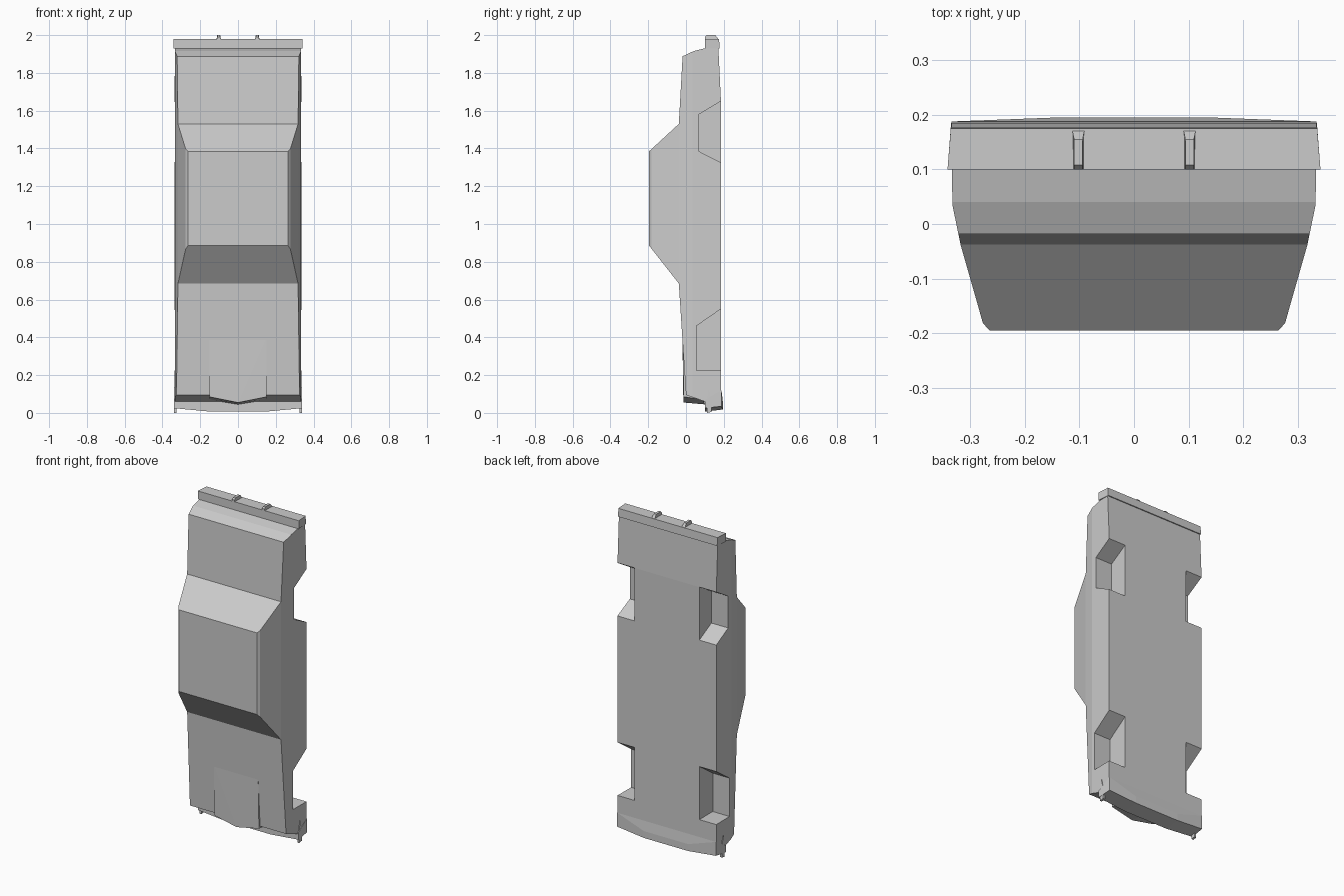
import bpy, bmesh
from mathutils import Vector

if "Cube" in bpy.data.objects:
    bpy.data.objects.remove(bpy.data.objects["Cube"])

grey = bpy.data.materials.new("body_grey")
grey.diffuse_color = (0.6, 0.6, 0.6, 1)
grey.use_nodes = True
grey.node_tree.nodes["Principled BSDF"].inputs["Base Color"].default_value = grey.diffuse_color


def finish(bm, name):
    bmesh.ops.recalc_face_normals(bm, faces=bm.faces[:])
    me = bpy.data.meshes.new(name)
    bm.to_mesh(me)
    bm.free()
    ob = bpy.data.objects.new(name, me)
    bpy.context.collection.objects.link(ob)
    me.materials.append(grey)
    return ob


def prism(profile, x0, x1):
    """Extrude a (y, z) profile from x0 to x1."""
    bm = bmesh.new()
    f = bm.faces.new([bm.verts.new((x0, y, z)) for y, z in profile])
    r = bmesh.ops.extrude_face_region(bm, geom=[f])
    vs = [v for v in r["geom"] if isinstance(v, bmesh.types.BMVert)]
    bmesh.ops.translate(bm, verts=vs, vec=(x1 - x0, 0, 0))
    bmesh.ops.recalc_face_normals(bm, faces=bm.faces[:])
    return bm


def hull(name, half):
    """Convex part mirrored across x = 0."""
    bm = bmesh.new()
    for x, y, z in half:
        for s in ((1, -1) if x else (1,)):
            bm.verts.new((s * x, y, z))
    r = bmesh.ops.convex_hull(bm, input=bm.verts[:])
    junk = [v for v in r["geom_interior"] if isinstance(v, bmesh.types.BMVert)]
    bmesh.ops.delete(bm, geom=junk, context='VERTS')
    bmesh.ops.dissolve_limit(bm, angle_limit=0.01, verts=bm.verts[:], edges=bm.edges[:])
    return finish(bm, name)


# Car body: side profile, narrowed toward the roof
PROFILE = [(0.185, 0.06), (0.185, 1.65), (0.17, 1.96), (0.10, 1.93), (0.04, 1.915),
           (-0.018, 1.888), (-0.038, 1.53), (-0.195, 1.385), (-0.195, 0.885),
           (-0.038, 0.685), (0.0, 0.095), (0.10, 0.06)]
WIDTH = [(-0.195, 0.265), (-0.182, 0.277), (-0.038, 0.318), (0.035, 0.333), (0.19, 0.335)]


def half_width(y):
    for (a, wa), (b, wb) in zip(WIDTH, WIDTH[1:]):
        if y <= b:
            return wa + (wb - wa) * max(0, (y - a) / (b - a))
    return WIDTH[-1][1]


bm = prism(PROFILE, -1, 1)
for y, _ in WIDTH[1:-1]:
    bmesh.ops.bisect_plane(bm, geom=bm.verts[:] + bm.edges[:] + bm.faces[:],
                           plane_co=(0, y, 0), plane_no=(0, 1, 0))
for v in bm.verts:
    v.co.x *= half_width(v.co.y)
body = finish(bm, "car_body")

# Wheel wells cut into both sides
WELLS = {"rear": [(0.25, 1.684), (0.185, 1.65), (0.068, 1.58), (0.068, 1.385), (0.185, 1.325), (0.25, 1.29)],
         "front": [(0.25, 0.602), (0.185, 0.55), (0.055, 0.46), (0.055, 0.225), (0.25, 0.225)]}
cutters = []
for end, prof in WELLS.items():
    for side, (a, b) in {"left": (-0.5, -0.22), "right": (0.22, 0.5)}.items():
        c = finish(prism(prof, a, b), f"{end}_{side}_well_cutter")
        c.hide_render = True
        cutters.append(c)
        m = body.modifiers.new("well", 'BOOLEAN')
        m.operation, m.solver, m.object = 'DIFFERENCE', 'EXACT', c
dg = bpy.context.evaluated_depsgraph_get()
cut = bpy.data.meshes.new_from_object(body.evaluated_get(dg))
body.modifiers.clear()
body.data = cut
for c in cutters:
    bpy.data.objects.remove(c)

# Pointed raised hood panel
hull("hood_bulge", [(0.15, -0.019, 0.40), (0.15, -0.012, 0.085), (0, -0.014, 0.055),
                    (0.15, 0.09, 0.07), (0, 0.10, 0.045), (0.15, 0.05, 0.40)])

# Front bumper, bowed forward in the middle
hull("front_bumper", [(0.34, 0.10, 0.025), (0.15, 0.10, 0.007), (0.335, 0.188, 0.035),
                      (0.15, 0.195, 0.018), (0.34, 0.10, 0.068), (0.335, 0.188, 0.12),
                      (0.15, 0.195, 0.06), (0.15, 0.10, 0.068)])

# Small uprights on the bumper ends
for s in (-1, 1):
    finish(prism([(0.11, 0.0), (0.135, 0.005), (0.135, 0.07), (0.12, 0.135), (0.11, 0.07)],
                 s * 0.325, s * 0.338), "bumper_end_upright")

# Rear bumper
hull("rear_bumper", [(0.342, 0.10, 1.93), (0.342, 0.10, 1.98), (0.336, 0.175, 1.98),
                     (0.336, 0.178, 1.93)])

# Bumper guards on the rear bumper
for s in (-1, 1):
    bm = prism([(0.10, 1.96), (0.10, 1.99), (0.108, 2.0), (0.155, 2.0), (0.175, 1.975), (0.175, 1.96)],
               s * 0.102 - 0.012, s * 0.102 + 0.012)
    for v in bm.verts:
        if v.co.z > 1.985:
            v.co.x = s * 0.102 + (v.co.x - s * 0.102) * 0.65
    finish(bm, "rear_bumper_guard")
